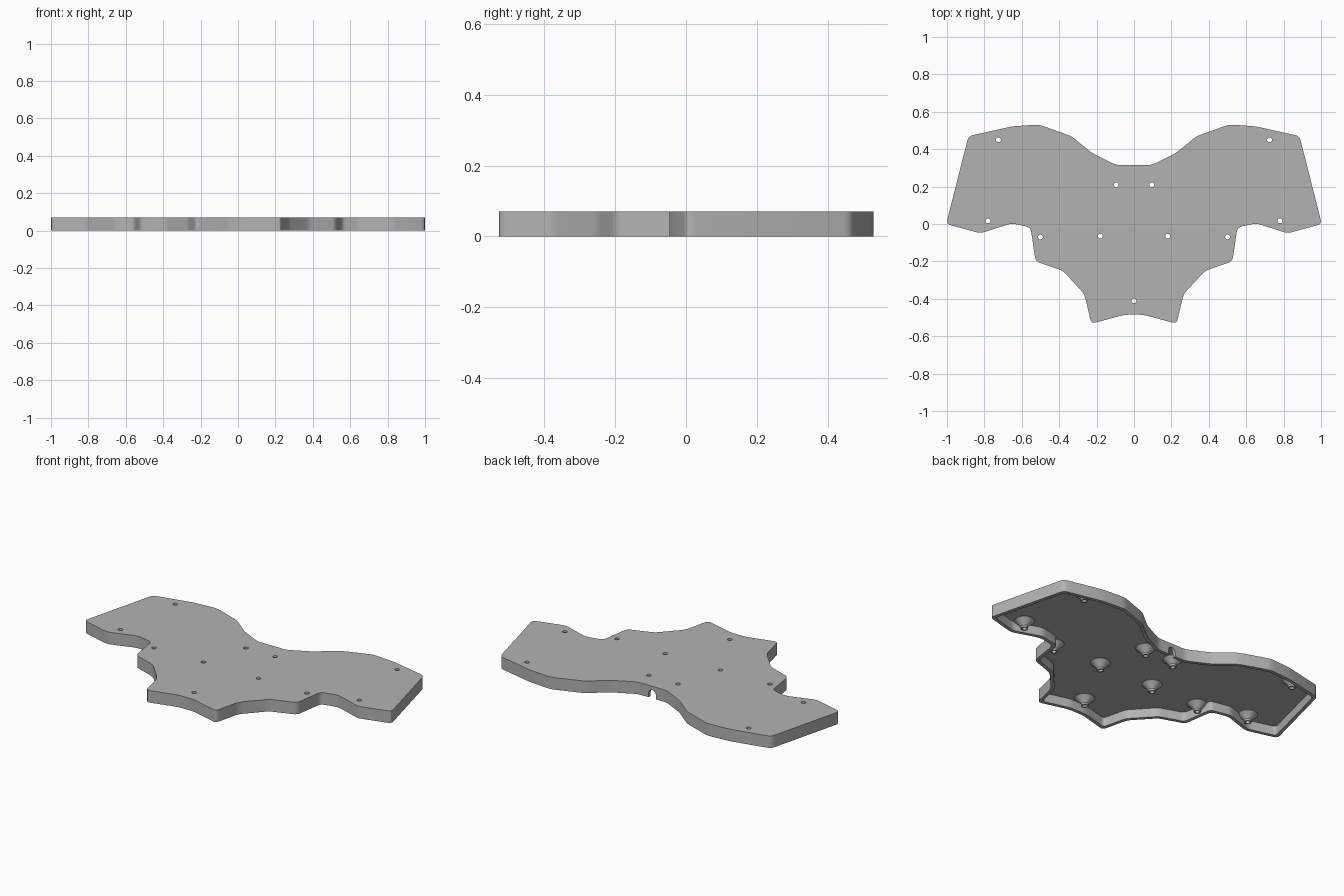
import bpy, bmesh, math
from mathutils import Vector

cube = bpy.data.objects.get("Cube")
if cube:
    bpy.data.objects.remove(cube, do_unlink=True)

HEIGHT, PLATE, WALL = 0.071, 0.017, 0.02
CEILING = HEIGHT - PLATE

grey = bpy.data.materials.new("plain grey")
grey.use_nodes = True
grey.diffuse_color = (0.45, 0.45, 0.45, 1)
grey.node_tree.nodes["Principled BSDF"].inputs["Base Color"].default_value = grey.diffuse_color

# Half outline, from the back centre round to the front centre
HALF = [(0.095, 0.315), (0.225, 0.38), (0.335, 0.47), (0.51, 0.532), (0.65, 0.522),
        (0.885, 0.47), (1.004, 0.0), (0.82, -0.05), (0.655, 0.004), (0.553, -0.018),
        (0.526, -0.2), (0.38, -0.25), (0.265, -0.375), (0.228, -0.533), (0.05, -0.485)]
OUTLINE = [Vector((-x, y)) for x, y in HALF] + [Vector(p) for p in reversed(HALF)]

SCREWS = [(0, -0.41)] + [(s * x, y) for s in (-1, 1) for x, y in
          ((0.725, 0.45), (0.095, 0.21), (0.78, 0.017), (0.5, -0.07), (0.18, -0.065))]


def inset(points, d):
    """Move every edge of a counter-clockwise outline inwards."""
    out = []
    for i, p in enumerate(points):
        a = (p - points[i - 1]).normalized()
        b = (points[(i + 1) % len(points)] - p).normalized()
        na, nb = Vector((-a.y, a.x)), Vector((-b.y, b.x))
        out.append(p + (na + nb) * d / (1 + na.dot(nb)))
    return out


def rounded(points, size, steps=4):
    """Replace each corner by a short curve."""
    out = []
    for i, p in enumerate(points):
        a = p + (points[i - 1] - p).normalized() * size
        b = p + (points[(i + 1) % len(points)] - p).normalized() * size
        for k in range(steps + 1):
            t = k / steps
            out.append(a * (1 - t) ** 2 + p * 2 * t * (1 - t) + b * t * t)
    return out


def make(name, bm):
    bmesh.ops.recalc_face_normals(bm, faces=bm.faces[:])
    mesh = bpy.data.meshes.new(name)
    bm.to_mesh(mesh)
    bm.free()
    mesh.materials.append(grey)
    obj = bpy.data.objects.new(name, mesh)
    bpy.context.collection.objects.link(obj)
    return obj


def prism(name, points, z0, z1):
    bm = bmesh.new()
    face = bm.faces.new([bm.verts.new((p.x, p.y, z0)) for p in points])
    top = bmesh.ops.extrude_face_region(bm, geom=[face], use_keep_orig=True)
    verts = [v for v in top["geom"] if isinstance(v, bmesh.types.BMVert)]
    bmesh.ops.translate(bm, verts=verts, vec=(0, 0, z1 - z0))
    return make(name, bm)


def lathes(name, profile, sides=24):
    """Turn a (radius, z) profile at every screw position."""
    bm = bmesh.new()
    for cx, cy in SCREWS:
        rings = [[bm.verts.new((cx + r * math.cos(math.tau * k / sides),
                                cy + r * math.sin(math.tau * k / sides), z))
                  for k in range(sides)] for r, z in profile]
        for lo, hi in zip(rings, rings[1:]):
            for k in range(sides):
                n = (k + 1) % sides
                bm.faces.new((lo[k], lo[n], hi[n], hi[k]))
        bm.faces.new(rings[0][::-1])
        bm.faces.new(rings[-1])
    return make(name, bm)


def subtract(target, cutter):
    mod = target.modifiers.new("cut", "BOOLEAN")
    mod.operation, mod.solver, mod.object = "DIFFERENCE", "EXACT", cutter
    bpy.context.view_layer.objects.active = target
    bpy.ops.object.modifier_apply(modifier=mod.name)
    bpy.data.objects.remove(cutter, do_unlink=True)


# Hollow tray with conical screw posts left standing inside
case = prism("case_shell", rounded(OUTLINE, 0.025), 0, HEIGHT)
cavity = prism("cavity", rounded(inset(OUTLINE, WALL), 0.02), -0.02, CEILING)
posts = lathes("posts", [(0.02, 0.006), (0.02, 0.018), (0.026, 0.026),
                         (0.054, CEILING - 0.002), (0.054, CEILING + 0.01)])
subtract(cavity, posts)
subtract(case, cavity)

# Screw holes through posts and top
subtract(case, lathes("screw_holes", [(0.013, -0.03), (0.013, HEIGHT + 0.03)]))

# Arched cable notch in the back wall
arch = [Vector((0.024 * math.cos(math.pi * k / 12), 0.024 + 0.024 * math.sin(math.pi * k / 12)))
        for k in range(13)]
arch += [Vector((-0.024, -0.02)), Vector((0.024, -0.02))]
notch = prism("notch", arch, -0.35, -0.27)
notch.rotation_euler = (math.pi / 2, 0, 0)
bpy.context.view_layer.update()
subtract(case, notch)

bpy.ops.object.select_all(action="DESELECT")
case.select_set(True)
bpy.context.view_layer.objects.active = case
bpy.ops.object.shade_smooth_by_angle(angle=math.radians(25))
